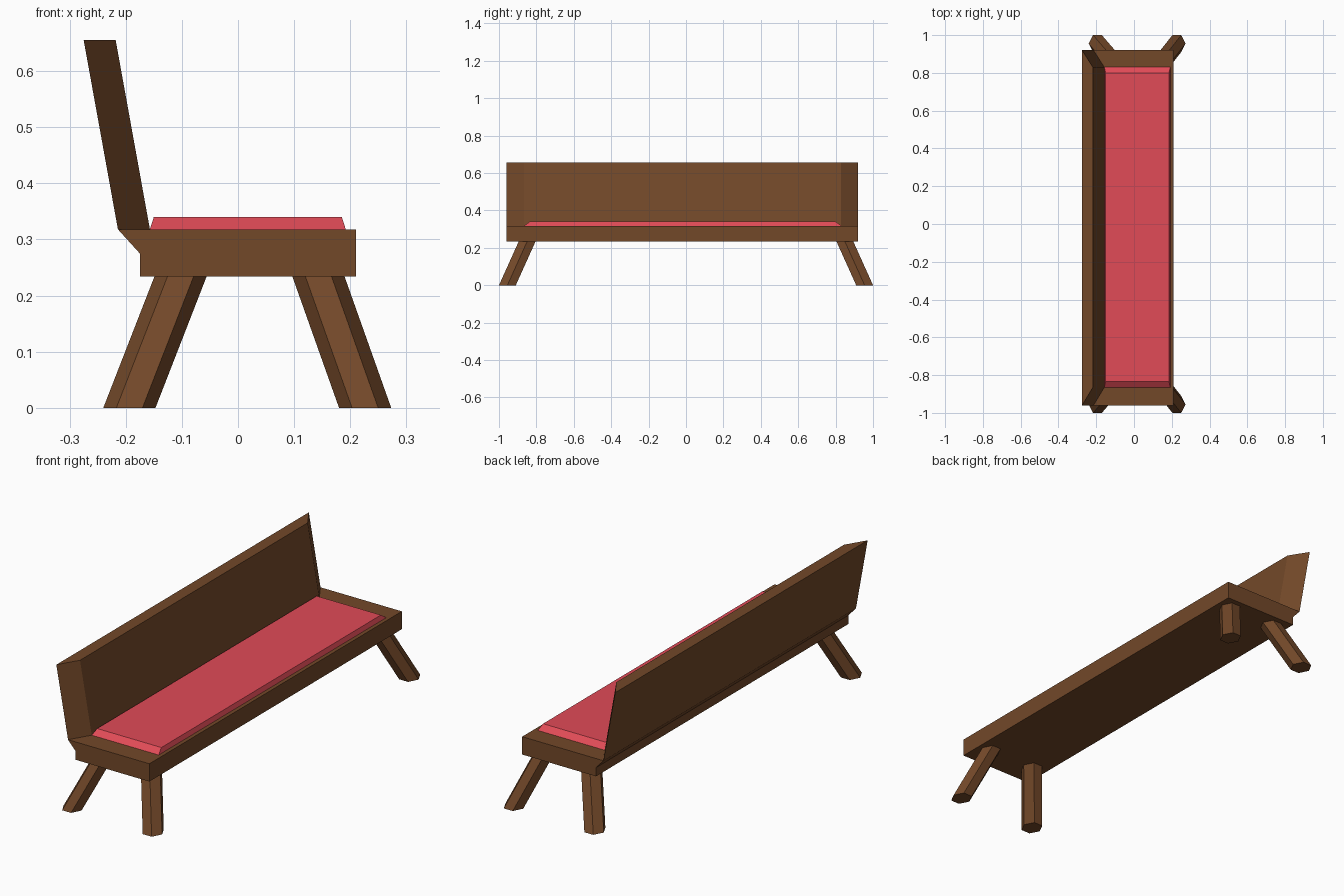
import bpy, bmesh
from math import cos, sin, pi

if "Cube" in bpy.data.objects:
    bpy.data.objects.remove(bpy.data.objects["Cube"])

Y0, Y1 = -0.96, 0.92      # seat ends
IN0, IN1 = -0.865, 0.83   # inset ends (cushion, inner face of backrest)


def material(name, rgb):
    m = bpy.data.materials.new(name)
    m.diffuse_color = (*rgb, 1)
    m.use_nodes = True
    m.node_tree.nodes["Principled BSDF"].inputs["Base Color"].default_value = m.diffuse_color
    return m


wood = material("wood", (0.17, 0.065, 0.022))
fabric = material("fabric", (0.75, 0.07, 0.095))


def loft(name, ring_a, ring_b, mat):
    """Closed flat-faced solid between two matching rings of points."""
    bm = bmesh.new()
    a = [bm.verts.new(p) for p in ring_a]
    b = [bm.verts.new(p) for p in ring_b]
    n = len(a)
    bm.faces.new(a)
    bm.faces.new(b[::-1])
    for i in range(n):
        j = (i + 1) % n
        bm.faces.new((a[i], b[i], b[j], a[j]))
    bmesh.ops.recalc_face_normals(bm, faces=bm.faces)
    me = bpy.data.meshes.new(name)
    bm.to_mesh(me)
    bm.free()
    me.materials.append(mat)
    ob = bpy.data.objects.new(name, me)
    bpy.context.collection.objects.link(ob)
    return ob


def rect(x0, x1, y0, y1, z):
    return [(x0, y0, z), (x1, y0, z), (x1, y1, z), (x0, y1, z)]


# seat: plank with a lip flaring out under the backrest
profile = [(-0.175, 0.234), (0.21, 0.234), (0.21, 0.318), (-0.214, 0.318), (-0.175, 0.275)]
loft("seat", [(x, Y0, z) for x, z in profile], [(x, Y1, z) for x, z in profile], wood)


# backrest: leaning slab whose ends are mitred towards the sitter
def back_ring(x_out, x_in, z):
    return [(x_out, Y0, z), (x_in, IN0, z), (x_in, IN1, z), (x_out, Y1, z)]


loft("backrest", back_ring(-0.214, -0.157, 0.318), back_ring(-0.275, -0.218, 0.655), wood)

# cushion: thin pad with sloping sides
loft("cushion", rect(-0.157, 0.192, IN0, IN1, 0.318),
     rect(-0.15, 0.185, IN0 + 0.03, IN1 - 0.03, 0.34), fabric)


# legs: splayed hexagonal posts
def hexagon(x, y, z):
    return [(x + 0.0465 * cos(i * pi / 3), y + 0.052 * sin(i * pi / 3), z) for i in range(6)]


for side, x_foot, x_top in (("back", -0.1935, -0.102), ("front", 0.2265, 0.143)):
    for end, s in (("left", -1), ("right", 1)):
        loft(f"{side}_leg_{end}", hexagon(x_foot, s * 0.955, 0),
             hexagon(x_top, s * 0.849, 0.235), wood)
